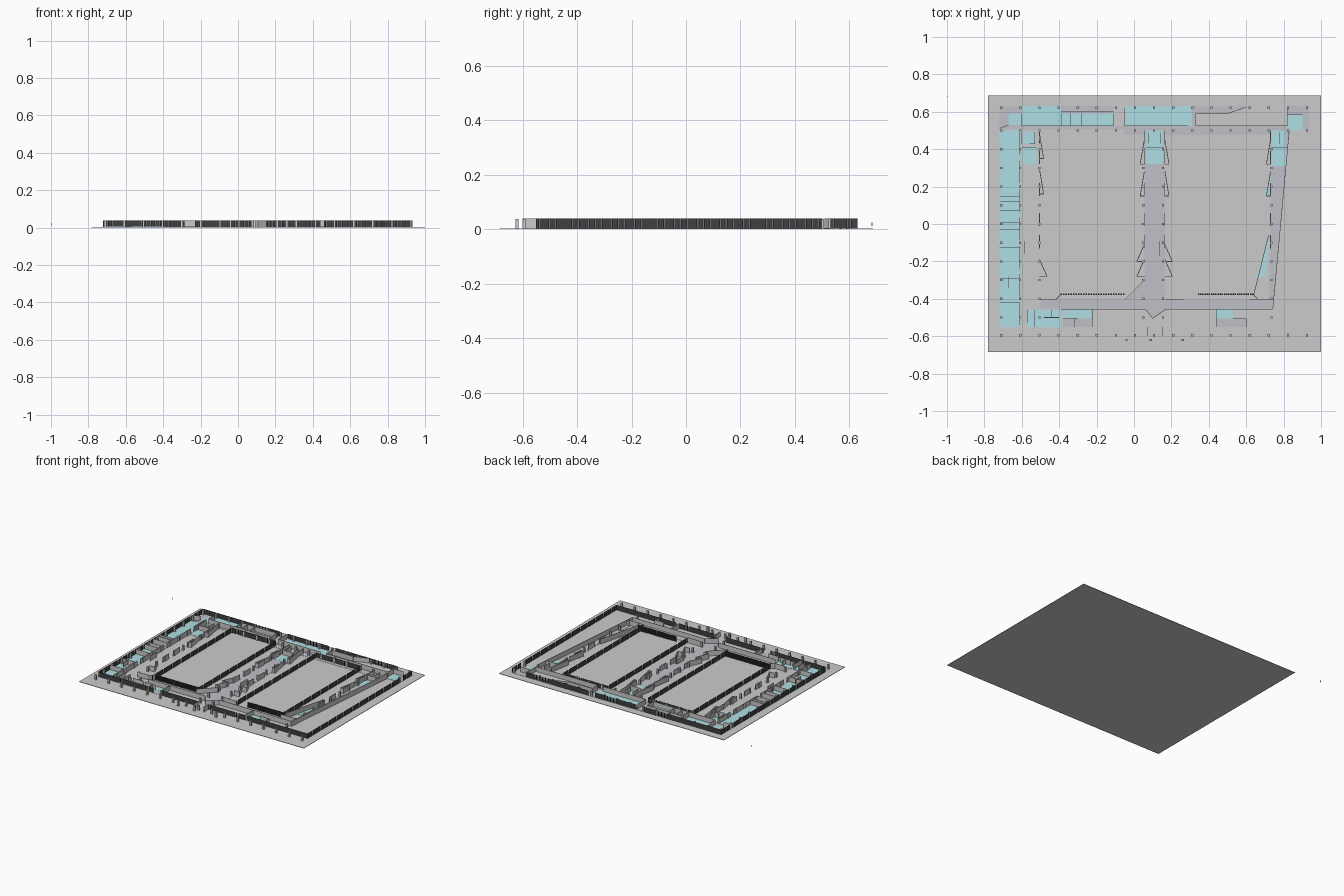
import bpy, bmesh
from mathutils import Vector

Z0, Z1 = 0.003, 0.039


def material(name, rgb):
    m = bpy.data.materials.new(name)
    m.diffuse_color = (*rgb, 1)
    return m


TEAL = material("teal_floor", (0.43, 0.74, 0.78))
SLATE = material("slate_floor", (0.53, 0.53, 0.58))
DARK = material("dark_facade", (0.05, 0.05, 0.05))


def finish(name, bm, mat=None):
    me = bpy.data.meshes.new(name)
    bm.to_mesh(me)
    bm.free()
    ob = bpy.data.objects.new(name, me)
    bpy.context.collection.objects.link(ob)
    if mat:
        me.materials.append(mat)
    return ob


def prism(bm, pts, z0, z1):
    """Extrude a plan outline from z0 to z1."""
    f = bm.faces.new([bm.verts.new((x, y, z0)) for x, y in pts])
    f.normal_update()
    if f.normal.z < 0:
        f.normal_flip()
    top = bmesh.ops.extrude_face_region(bm, geom=[f], use_keep_orig=True)["geom"]
    bmesh.ops.translate(bm, vec=(0, 0, z1 - z0),
                        verts=[v for v in top if isinstance(v, bmesh.types.BMVert)])
    f.normal_flip()


def rect(x0, y0, x1, y1):
    return [(x0, y0), (x1, y0), (x1, y1), (x0, y1)]


def wall(bm, a, b, t=0.003):
    a, b = Vector(a), Vector(b)
    n = (b - a).normalized().orthogonal() * t / 2
    prism(bm, [a - n, b - n, b + n, a + n], Z0, Z1)


def prisms(name, outlines, z0, z1, mat=None):
    bm = bmesh.new()
    for o in outlines:
        prism(bm, o, z0, z1)
    return finish(name, bm, mat)


def walls(name, segments, t=0.003):
    bm = bmesh.new()
    for x0, y0, x1, y1 in segments:
        wall(bm, (x0, y0), (x1, y1), t)
    return finish(name, bm)


def facade(name, segments):
    """Row of narrow outward-facing panels along each segment."""
    bm = bmesh.new()
    for x0, y0, x1, y1 in segments:
        a, b = Vector((x0, y0, 0)), Vector((x1, y1, 0))
        n = max(1, round((b - a).length / 0.012))
        for i in range(n):
            p, q = a.lerp(b, i / n), a.lerp(b, (i + 0.94) / n)
            bm.faces.new([bm.verts.new(v) for v in (
                (p.x, p.y, Z0), (q.x, q.y, Z0), (q.x, q.y, Z1), (p.x, p.y, Z1))])
    return finish(name, bm, DARK)


def steps(a, b, n):
    return [a + (b - a) * i / (n - 1) for i in range(n)]


# ground slab and the small stray marker beside it
prisms("ground_slab", [rect(-0.78, -0.684, 1.0, 0.686)], 0, Z0)
prisms("survey_marker", [rect(-1.0, 0.68, -0.997, 0.685)], 0.012, 0.024)

# circulation floors
prisms("rear_hall_floor", [rect(-0.72, 0.505, 0.935, 0.63), rect(-0.05, 0.475, 0.82, 0.505)],
       Z0, 0.0042, SLATE)
prisms("spine_floor", [[(0.055, 0.475), (0.165, 0.475), (0.165, -0.405), (-0.05, -0.405),
                        (0.055, -0.30)]], Z0, 0.0042, SLATE)
prisms("front_corridor_floor", [[(-0.5, -0.405), (0.745, -0.405), (0.742, -0.455), (0.17, -0.455),
                                 (0.10, -0.505), (0.06, -0.455), (-0.5, -0.455)],
                                rect(-0.38, -0.55, -0.22, -0.455),
                                rect(0.44, -0.55, 0.6, -0.5)], Z0, 0.0042, SLATE)
prisms("right_wing_floor", [[(0.73, 0.475), (0.83, 0.5), (0.75, -0.405), (0.72, -0.405),
                             (0.73, -0.05)]], Z0, 0.0042, SLATE)
prisms("rear_terrace", [[(0.33, 0.525), (0.82, 0.525), (0.82, 0.63), (0.6, 0.63), (0.5, 0.59),
                         (0.33, 0.59)], rect(-0.11, 0.525, -0.05, 0.63)], 0.0042, 0.0055)

# room floors
prisms("room_floors", [
    rect(-0.72, -0.55, -0.61, 0.5), rect(-0.67, 0.53, -0.6, 0.59),
    rect(-0.6, 0.525, -0.39, 0.63), rect(-0.39, 0.525, -0.11, 0.59), rect(-0.05, 0.525, 0.31, 0.63),
    rect(0.82, 0.5, 0.9, 0.585), rect(-0.6, 0.32, -0.52, 0.41), rect(-0.6, 0.43, -0.53, 0.49),
    rect(0.065, 0.32, 0.155, 0.5), rect(0.735, 0.31, 0.81, 0.5),
    [(0.73, -0.06), (0.70, -0.28), (0.65, -0.29)], [(0.73, 0.27), (0.73, 0.15), (0.70, 0.15)],
    rect(-0.57, -0.55, -0.39, -0.46), rect(-0.38, -0.505, -0.23, -0.46),
    rect(0.44, -0.505, 0.53, -0.455)], Z0, 0.0048, TEAL)

# outer facades, facing away from the building
facade("front_facade", [(-0.72, -0.55, -0.285, -0.55), (-0.23, -0.55, 0.07, -0.55),
                        (0.15, -0.55, 0.44, -0.55), (0.46, -0.55, 0.935, -0.55)])
facade("side_facades", [(-0.72, 0.5, -0.72, -0.55), (0.935, -0.55, 0.935, 0.5),
                        (-0.72, 0.63, -0.72, 0.53), (0.935, 0.53, 0.935, 0.63)])
facade("rear_facade", [(0.82, 0.63, 0.33, 0.63), (0.28, 0.63, -0.05, 0.63),
                       (-0.11, 0.63, -0.72, 0.63)])

# courtyard facades, facing into each court
for name, x0, x1 in (("left_court_facade", -0.4, -0.05), ("right_court_facade", 0.27, 0.62)):
    facade(name, [(x0, -0.4, x0, 0.5), (x1, 0.5, x1, -0.4), (x0, 0.5, x1, 0.5)])

# slatted screens at the front of the courts
bm = bmesh.new()
for x0, x1 in ((-0.39, -0.055), (0.345, 0.635)):
    for x in steps(x0, x1, 26):
        prism(bm, rect(x - 0.004, -0.38, x + 0.004, -0.372), Z0, Z1)
finish("court_screens", bm, DARK)

# left wing partitions
walls("left_wing_partitions",
      [(-0.72, y, -0.61, y) for y in (0.145, 0.12, 0.07, 0.01, -0.03, -0.125, -0.29, -0.42)]
      + [(-0.61, y, -0.61, y - 0.12) for y in steps(0.49, -0.42, 7)]
      + [(-0.60, 0.41, -0.52, 0.41), (-0.60, 0.43, -0.60, 0.49), (-0.56, 0.43, -0.53, 0.43),
         (-0.585, -0.09, -0.585, -0.16), (-0.67, -0.28, -0.67, -0.34), (-0.53, 0.43, -0.53, 0.49)])

# rear wing partitions
walls("rear_wing_partitions",
      [(x, 0.525, x, 0.59) for x in (-0.39, -0.34, -0.28, -0.11, 0.33)]
      + [(-0.6, 0.525, -0.6, 0.59), (-0.05, 0.525, -0.05, 0.62), (-0.39, 0.60, -0.11, 0.60),
         (-0.6, 0.525, -0.11, 0.525), (-0.05, 0.525, 0.29, 0.525), (0.33, 0.525, 0.82, 0.525),
         (0.33, 0.59, 0.5, 0.59), (0.5, 0.59, 0.6, 0.625), (0.82, 0.525, 0.82, 0.62),
         (0.82, 0.585, 0.9, 0.585), (-0.72, 0.51, -0.67, 0.53)])

# front wing partitions
walls("front_wing_partitions",
      [(-0.5, -0.405, -0.42, -0.405), (-0.42, -0.405, -0.39, -0.375), (-0.05, -0.405, 0.055, -0.30),
       (0.165, -0.405, 0.27, -0.405), (0.62, -0.405, 0.73, -0.405), (-0.39, -0.455, -0.22, -0.455),
       (-0.22, -0.455, -0.22, -0.55), (-0.22, -0.455, 0.06, -0.455), (0.06, -0.455, 0.10, -0.505),
       (0.10, -0.505, 0.17, -0.455), (0.17, -0.455, 0.44, -0.455), (0.44, -0.455, 0.44, -0.55),
       (0.44, -0.455, 0.74, -0.455), (0.53, -0.505, 0.6, -0.505), (0.6, -0.505, 0.6, -0.55),
       (-0.57, -0.46, -0.57, -0.53), (-0.53, -0.46, -0.53, -0.55), (-0.48, -0.5, -0.4, -0.5),
       (-0.44, -0.46, -0.44, -0.5), (-0.38, -0.505, -0.3, -0.505), (-0.32, -0.505, -0.32, -0.55),
       (0.07, -0.55, 0.07, -0.6), (0.15, -0.55, 0.15, -0.6)])

# spine and right wing partitions
walls("inner_wing_partitions",
      [(0.065, 0.41, 0.155, 0.41), (0.08, 0.43, 0.08, 0.49), (0.14, 0.43, 0.14, 0.49),
       (0.735, 0.41, 0.82, 0.41), (0.78, 0.43, 0.78, 0.49), (0.83, 0.5, 0.742, -0.455),
       (0.72, -0.06, 0.64, -0.38), (0.64, -0.38, 0.66, -0.4), (0.135, -0.09, 0.135, -0.17)])

# saw-tooth display walls along the galleries
segs = []
for x, s, ys in ((-0.505, 1, (0.35, 0.16, -0.28)), (0.055, -1, (0.32, 0.15, -0.20, -0.28)),
                 (0.165, 1, (0.32, 0.15, -0.20, -0.28)), (0.73, -1, (0.32, 0.15))):
    for y in ys:
        tip = x + s * 0.04 if y < 0 else x + s * 0.022
        segs += [(x, y + 0.13 if y > 0 else y + 0.09, tip, y), (tip, y, x, y)]
    segs += [(x, y, x, y - 0.07) for y in (0.5, 0.39, 0.22, 0.06, -0.06)]
walls("sawtooth_walls", segs, 0.004)

# columns on the building grid
spots = [(x, y) for x in (-0.61, -0.505, 0.05, 0.155, 0.735) for y in steps(0.4, -0.5, 10)]
spots += [(x, y) for x in steps(-0.71, 0.925, 17) for y in (0.622, 0.5, -0.595)]
spots += [(-0.71, y) for y in steps(0.4, -0.5, 10)]
spots += [(-0.04, -0.62), (0.09, -0.62), (0.26, -0.62)]
prisms("columns", [rect(x - 0.006, y - 0.006, x + 0.006, y + 0.006) for x, y in spots], Z0, 0.038)
